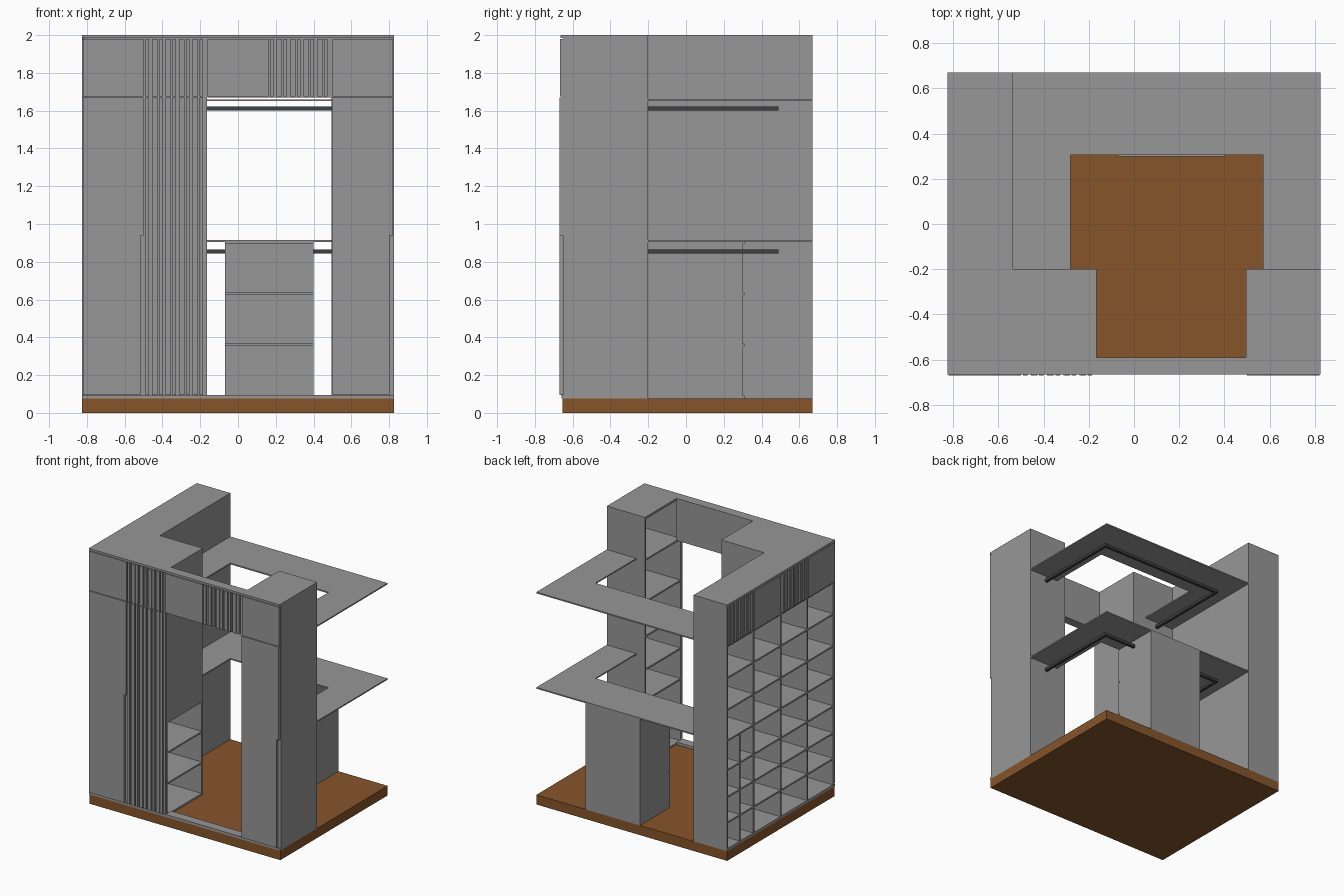
import bpy, bmesh
from mathutils import Vector

old = bpy.data.objects.get("Cube")
if old:
    bpy.data.objects.remove(old, do_unlink=True)


def material(name, rgb):
    m = bpy.data.materials.new(name)
    m.use_nodes = True
    m.diffuse_color = (*rgb, 1)
    m.node_tree.nodes["Principled BSDF"].inputs["Base Color"].default_value = (*rgb, 1)
    return m


GREY = material("grey_board", (0.31, 0.31, 0.31))
WOOD = material("brown_floor", (0.24, 0.09, 0.024))
DARK = material("dark_metal", (0.05, 0.05, 0.05))


def finish(name, bm, mat):
    bmesh.ops.recalc_face_normals(bm, faces=bm.faces)
    mesh = bpy.data.meshes.new(name)
    bm.to_mesh(mesh)
    bm.free()
    mesh.materials.append(mat)
    ob = bpy.data.objects.new(name, mesh)
    bpy.context.collection.objects.link(ob)
    return ob


def boxes(name, spans, mat=GREY):
    """One object from boxes given as (x0, x1, y0, y1, z0, z1)."""
    bm = bmesh.new()
    for x0, x1, y0, y1, z0, z1 in spans:
        vs = bmesh.ops.create_cube(bm, size=1)["verts"]
        for v in vs:
            v.co = Vector(((x0 + x1) / 2 + v.co.x * (x1 - x0),
                           (y0 + y1) / 2 + v.co.y * (y1 - y0),
                           (z0 + z1) / 2 + v.co.z * (z1 - z0)))
    return finish(name, bm, mat)


def slab(name, outline, z0, z1, mat=GREY):
    """Flat outline extruded upwards."""
    bm = bmesh.new()
    face = bm.faces.new([bm.verts.new((x, y, z0)) for x, y in outline])
    new = bmesh.ops.extrude_face_region(bm, geom=[face])["geom"]
    bmesh.ops.translate(bm, vec=(0, 0, z1 - z0),
                        verts=[g for g in new if isinstance(g, bmesh.types.BMVert)])
    return finish(name, bm, mat)


def door_spans(a, b, z0, z1, slatted, handle):
    """Door pieces as (along0, along1, depth0, depth1, z0, z1), depth 0 = outer face."""
    a, b = a + GAP, b - GAP
    if slatted:
        n = 9
        step = (b - a) / n
        out = [(a, b, 0.016, 0.02, z0, z1)]
        out += [(a + i * step, a + (i + (0.8 if i % 2 else 0.55)) * step, 0, 0.016, z0, z1)
                for i in range(n)]
        return out
    if handle:
        # finger pull: the lower part of the door is narrower
        return [(a, b, 0, 0.012, 0.94, z1), (a, b - 0.018, 0, 0.012, z0, 0.94)]
    return [(a, b, 0, 0.012, z0, z1)]


W, D, H = 0.825, 0.67, 2.0
FLOOR, HEAD, T, GAP = 0.075, 1.67, 0.013, 0.004
FRONT, MID = -0.65, -0.2
LX, OPEN0, OPEN1 = -0.535, -0.165, 0.495

# Floor
boxes("floor", [(-W, W, -0.655, D, 0, FLOOR)], WOOD)

# Side bookcase, open towards -x
bx = -0.81
dividers = [D - T, 0.335, 0, -0.33, FRONT]
spans = [(LX - T, LX, FRONT, D, FLOOR, H),
         (-W, LX, FRONT, D, FLOOR, FLOOR + 0.02),
         (bx, LX, FRONT, D, HEAD - T, HEAD)]
spans += [(-W, LX, y, y + T, FLOOR, HEAD) for y in dividers]
spans += [(bx, LX, y, y + T, HEAD, H) for y in dividers]
spans += [(-W, LX, FRONT, D, z, z + T) for z in (0.29, 0.49, 0.70, 0.93, 1.17, 1.42)]
spans += [(-W + 0.005, LX, 0.5, 0.5 + T, FLOOR, 0.93)]
boxes("side_bookcase", spans)
boxes("side_bookcase_end", [(-W, LX, D - T, D, FLOOR, H)])
boxes("side_bookcase_top", [(-W, LX, FRONT, D, H - 0.018, H)])

# Upper doors on the bookcase side
edges = [D, 0.335, 0, -0.33, -0.66]
for i in range(4):
    boxes(f"side_upper_door_{i + 1}",
          [(-W + d0, -W + d1, a, b, z0, z1) for a, b, d0, d1, z0, z1 in
           door_spans(edges[i + 1], edges[i], HEAD + GAP, 1.98, i % 2 == 0, False)])

# Front cabinet beside the entrance, shelves open towards +x below
boxes("entrance_cabinet", [
    (LX, OPEN0, FRONT, FRONT + T, FLOOR, H),
    (LX, OPEN0, MID - T, MID, FLOOR, H),
    (LX, OPEN0, FRONT, MID, H - 0.018, H),
    (OPEN0 - T, OPEN0, FRONT, MID, 0.8, H)]
    + [(LX, OPEN0, FRONT, MID, z, z + T) for z in (FLOOR, 0.32, 0.56, 0.8)])

# Cabinet at the other side, shelves open towards -x
boxes("tall_cabinet", [
    (W - T, W, FRONT, MID, FLOOR, H),
    (OPEN1, W, FRONT, FRONT + T, FLOOR, H),
    (OPEN1, W, MID - T, MID, FLOOR, H),
    (OPEN1, W, FRONT, MID, H - 0.018, H)]
    + [(OPEN1, W, FRONT, MID, z, z + T)
       for z in (FLOOR, 0.32, 0.56, 0.80, 1.06, 1.33, HEAD - T)])

# Header and threshold of the entrance
boxes("entrance_header", [(OPEN0, OPEN1, FRONT, -0.59, HEAD, H)])
boxes("entrance_threshold", [(OPEN0, OPEN1, -0.66, -0.59, FLOOR, 0.095)])

# Front doors: plain and slatted by turns
edges = [-W, -0.495, OPEN0, 0.165, OPEN1, W]
for i in range(5):
    a, b = edges[i], edges[i + 1]
    rows = [("upper", HEAD + GAP, 1.98, -0.666)]
    if i in (0, 1, 4):
        rows.append(("lower", 0.095, HEAD, -0.67))
    for row, z0, z1, y in rows:
        boxes(f"front_{row}_door_{i + 1}",
              [(p0, p1, y + d0, y + d1 + 0.008, c0, c1) for p0, p1, d0, d1, c0, c1 in
               door_spans(a, b, z0, z1, i in (1, 3), row == "lower")])
# Strips framing the doors at top and bottom
boxes("front_top_rail", [(-W, W, -0.665, FRONT, 1.984, H)])
boxes("front_plinth", [(-W, OPEN0, -0.66, FRONT, FLOOR, 0.092),
                       (OPEN1, W, -0.66, FRONT, FLOOR, 0.092)])

# U-shaped shelves and hanging rails
u_shape = [(LX, MID), (-0.28, MID), (-0.28, 0.305), (0.57, 0.305),
           (0.57, MID), (W, MID), (W, D), (LX, D)]
for name, z, rail in (("lower", 0.905, 0.855), ("upper", 1.65, 1.612)):
    slab(f"{name}_shelf", u_shape, z, z + 0.01)
    x0, x1, y, r = -0.385, 0.675, 0.49, 0.011
    slab(f"{name}_rail",
         [(x0 - r, MID), (x0 + r, MID), (x0 + r, y - 2 * r), (x1 - r, y - 2 * r),
          (x1 - r, MID), (x1 + r, MID), (x1 + r, y), (x0 - r, y)],
         rail - r, rail + r, DARK)

# Drawer unit
boxes("drawer_unit", [(-0.07, 0.40, 0.31, D, FLOOR, 0.905)])
levels = [0.085, 0.36, 0.63, 0.90]
for i in range(3):
    boxes(f"drawer_front_{i + 1}",
          [(-0.07, 0.40, 0.298, 0.31, levels[i] + 0.004, levels[i + 1] - 0.004)])
